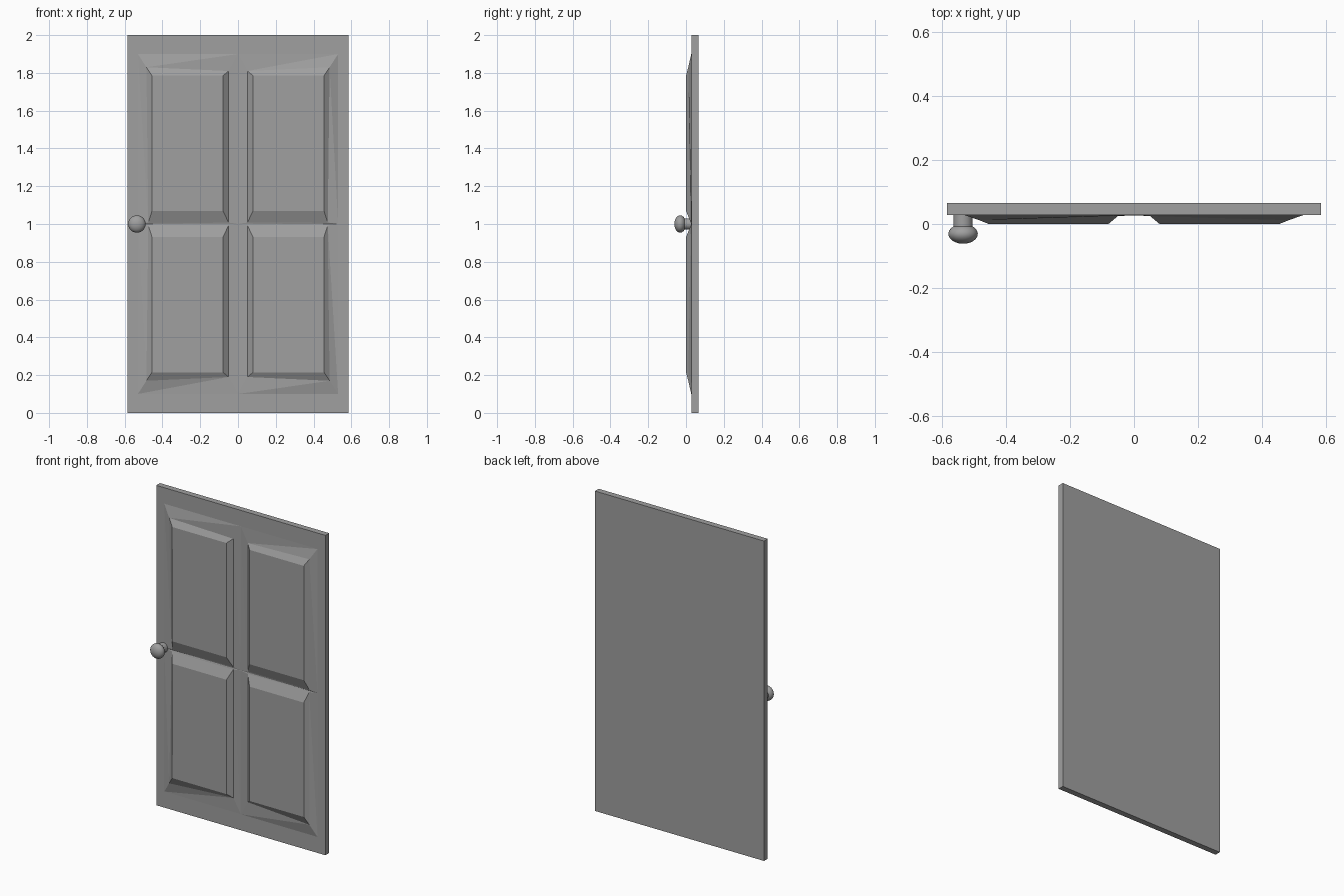
import bpy, bmesh, math
from mathutils import Matrix, Vector

cube = bpy.data.objects.get("Cube")
if cube:
    bpy.data.objects.remove(cube, do_unlink=True)

grey = bpy.data.materials.new("plain grey")
grey.use_nodes = True
grey.diffuse_color = (0.35, 0.35, 0.35, 1)
grey.node_tree.nodes["Principled BSDF"].inputs["Base Color"].default_value = grey.diffuse_color

FACE_Y, BACK_Y, MID_Z = 0.028, 0.065, 1.0


def make_object(name, bm):
    bmesh.ops.recalc_face_normals(bm, faces=bm.faces)
    mesh = bpy.data.meshes.new(name)
    bm.to_mesh(mesh)
    bm.free()
    mesh.materials.append(grey)
    obj = bpy.data.objects.new(name, mesh)
    bpy.context.collection.objects.link(obj)
    return obj


# Flat door slab
bm = bmesh.new()
bmesh.ops.create_cube(bm, size=1)
bmesh.ops.scale(bm, vec=(1.17, BACK_Y - FACE_Y, 2), verts=bm.verts)
bmesh.ops.translate(bm, vec=(0, (BACK_Y + FACE_Y) / 2, MID_Z), verts=bm.verts)
make_object("door_slab", bm)


# One raised quarter panel: outer rim, crease ring and flat field
def quarter_panel(name, sx, sz):
    bm = bmesh.new()

    def ring(points):
        return [bm.verts.new((sx * x, y, MID_Z + sz * z)) for x, y, z in points]

    rim = ring([(0, 0.027, 0), (0.53, FACE_Y, 0), (0.53, FACE_Y, 0.9), (0, FACE_Y, 0.9)])
    crease = ring([(0.05, 0.025, 0.008), (0.475, 0.025, 0.008),
                   (0.485, 0.012, 0.83), (0.05, 0.025, 0.81)])
    field = ring([(0.08, 0, 0.07), (0.455, 0, 0.07), (0.455, 0, 0.785), (0.08, 0, 0.785)])

    # Sloping border, split along diagonals that alternate between quarters
    for i in range(4):
        j = (i + 1) % 4
        a, b, c, d = rim[i], rim[j], crease[j], crease[i]
        if sx * sz > 0:
            bm.faces.new((a, b, c))
            bm.faces.new((a, c, d))
        else:
            bm.faces.new((a, b, d))
            bm.faces.new((b, c, d))
        bm.faces.new((crease[i], crease[j], field[j], field[i]))
    bm.faces.new(field)
    obj = make_object(name, bm)
    # Open shells must face the front
    if obj.data.polygons[-1].normal.y > 0:
        obj.data.flip_normals()


for side, sx in (("left", 1), ("right", -1)):
    for level, sz in (("upper", 1), ("lower", -1)):
        quarter_panel(f"{level}_{side}_panel", sx, sz)

# Door knob and its neck
knob_at = Vector((-0.535, -0.031, MID_Z))
bm = bmesh.new()
bmesh.ops.create_uvsphere(bm, u_segments=32, v_segments=16, radius=0.046,
                          matrix=Matrix.Rotation(math.pi / 2, 4, "X"))
bmesh.ops.scale(bm, vec=(1, 0.67, 1), verts=bm.verts)
bmesh.ops.translate(bm, vec=knob_at, verts=bm.verts)
knob = make_object("door_knob", bm)

bm = bmesh.new()
bmesh.ops.create_cone(bm, cap_ends=True, segments=32, radius1=0.03, radius2=0.03, depth=0.06,
                      matrix=Matrix.Translation((knob_at.x, 0.002, MID_Z))
                      @ Matrix.Rotation(math.pi / 2, 4, "X"))
neck = make_object("knob_neck", bm)

for obj in (knob, neck):
    bpy.ops.object.select_all(action="DESELECT")
    obj.select_set(True)
    bpy.context.view_layer.objects.active = obj
    bpy.ops.object.shade_smooth_by_angle(angle=math.radians(40))
